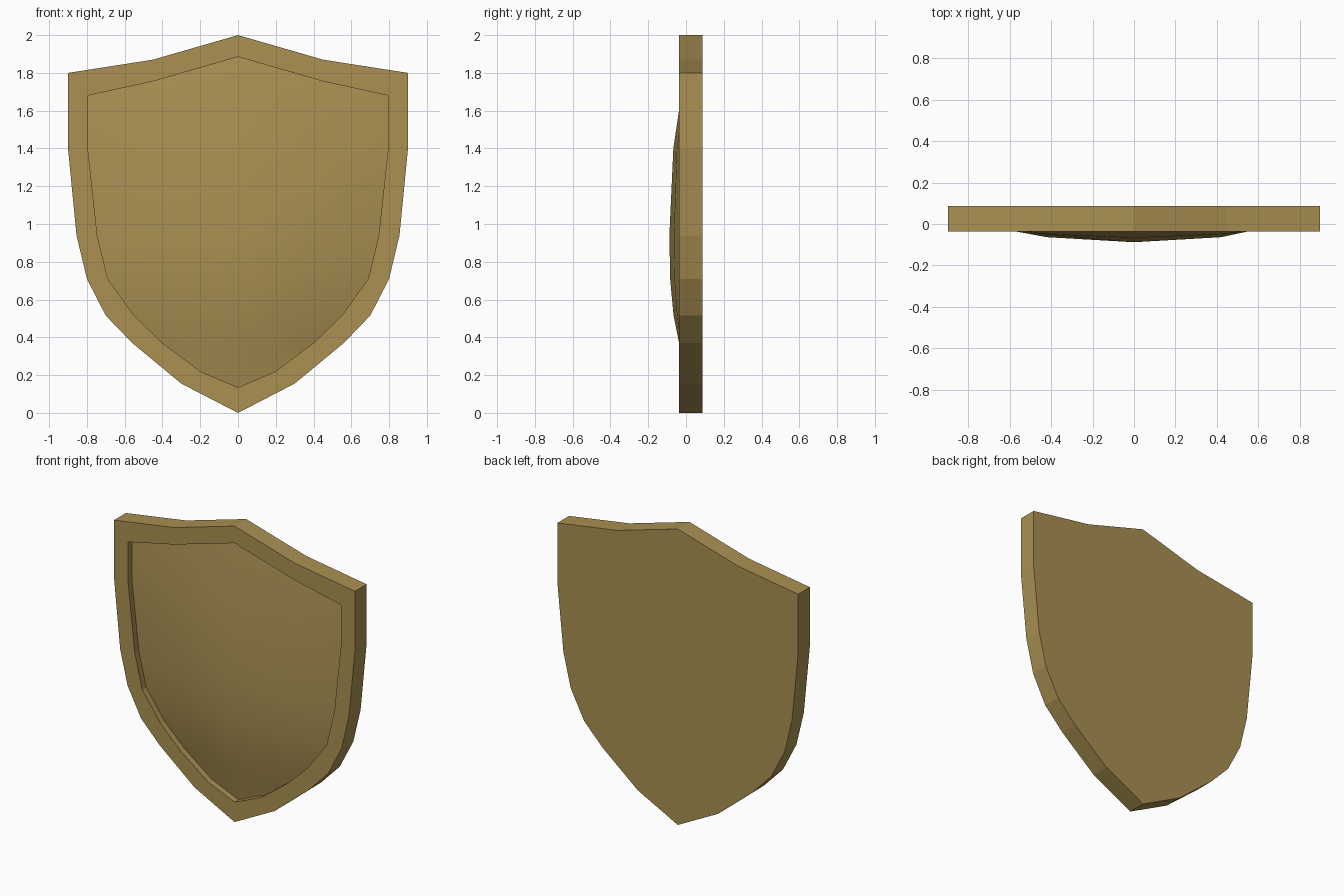
import bpy
import math

if "Cube" in bpy.data.objects:
    bpy.data.objects.remove(bpy.data.objects["Cube"])

FRONT, BACK, FLOOR = -0.037, 0.088, 0.005   # rim front, shield back, recess depth

# Half outlines, top point to bottom point (x, z)
OUTER = [(0, 2), (0.45, 1.87), (0.9, 1.8), (0.9, 1.4), (0.855, 0.94),
         (0.8, 0.71), (0.7, 0.515), (0.56, 0.37), (0.3, 0.155), (0, 0)]
INNER = [(0, 1.885), (0.45, 1.755), (0.795, 1.68), (0.795, 1.4), (0.745, 0.94),
         (0.69, 0.71), (0.55, 0.515), (0.4, 0.37), (0.2, 0.22), (0, 0.135)]

mat = bpy.data.materials.new("bronze")
mat.diffuse_color = (0.40, 0.28, 0.085, 1)
mat.use_nodes = True
mat.node_tree.nodes["Principled BSDF"].inputs["Base Color"].default_value = mat.diffuse_color


def make_object(name, verts, faces):
    mesh = bpy.data.meshes.new(name)
    mesh.from_pydata(verts, [], faces)
    mesh.update()
    mesh.materials.append(mat)
    obj = bpy.data.objects.new(name, mesh)
    bpy.context.collection.objects.link(obj)
    return obj


def full_loop(half, y):
    left = [(-x, z) for x, z in half[-2:0:-1]]
    return [(x, y, z) for x, z in half + left]


# Rim and flat back: four matching loops bridged together
n = 2 * len(OUTER) - 2
verts = (full_loop(OUTER, BACK) + full_loop(OUTER, FRONT)
         + full_loop(INNER, FRONT) + full_loop(INNER, FLOOR))
faces = [tuple(range(n))]
for ring in range(3):
    a, b = ring * n, (ring + 1) * n
    for i in range(n):
        j = (i + 1) % n
        faces.append((a + j, a + i, b + i, b + j))
make_object("shield_rim", verts, faces)

# Domed front panel: rows of (edge x, z), (middle x, z), (ridge z, ridge y)
ROWS = [((0.795, 1.68), (0.45, 1.755), (1.885, FLOOR)),
        ((0.795, 1.4), (0.44, 1.4), (1.4, -0.067)),
        ((0.745, 0.94), (0.42, 0.94), (0.94, -0.088)),
        ((0.69, 0.71), (0.38, 0.71), (0.71, -0.084)),
        ((0.55, 0.515), (0.30, 0.515), (0.515, -0.066)),
        ((0.4, 0.37), (0.2, 0.37), (0.37, -0.037)),
        ((0.4, 0.37), (0.2, 0.22), (0.135, FLOOR))]
verts, index, grid = [], {}, []
for (ex, ez), (mx, mz), (rz, ry) in ROWS:
    my = FLOOR + (ry - FLOOR) * 0.74
    row = [(-ex, FLOOR, ez), (-mx, my, mz), (0, ry, rz), (mx, my, mz), (ex, FLOOR, ez)]
    for p in row:
        if p not in index:
            index[p] = len(verts)
            verts.append(p)
    grid.append([index[p] for p in row])
faces = []
for top, low in zip(grid, grid[1:]):
    for c in range(4):
        quad = (top[c], low[c], low[c + 1], top[c + 1])
        faces.append(tuple(dict.fromkeys(quad)))   # corner quads collapse to triangles
panel = make_object("domed_panel", verts, faces)

# Smooth shading on the dome only
bpy.context.view_layer.objects.active = panel
panel.select_set(True)
bpy.ops.object.shade_smooth_by_angle(angle=math.radians(30))
